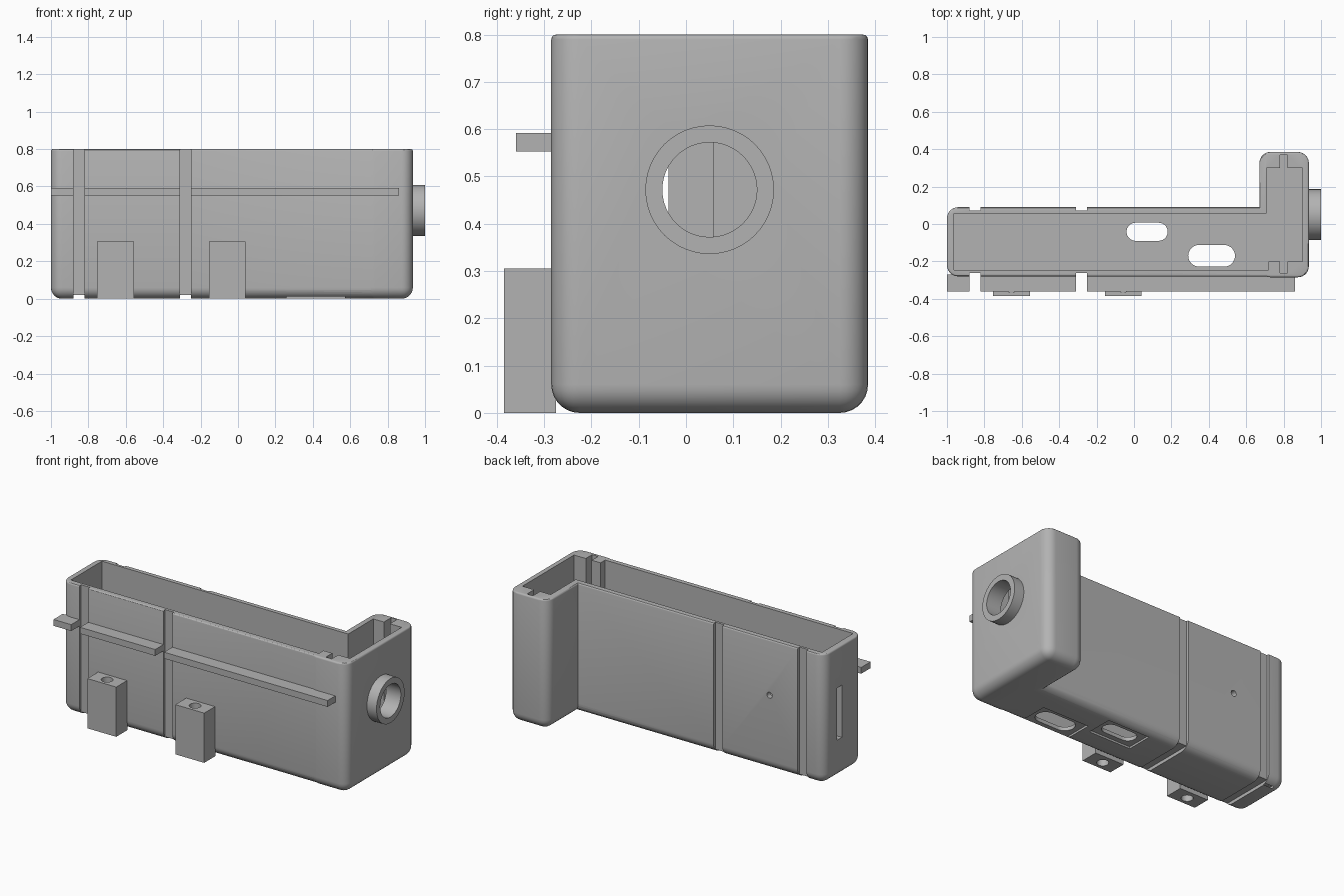
import bpy, bmesh, math
from mathutils import Matrix, Vector

default = bpy.data.objects.get("Cube")
if default:
    bpy.data.objects.remove(default, do_unlink=True)

grey = bpy.data.materials.new("plain grey")
grey.use_nodes = True
GREY = (0.45, 0.45, 0.45, 1)
grey.diffuse_color = GREY
grey.node_tree.nodes["Principled BSDF"].inputs["Base Color"].default_value = GREY


def finish(name, bm):
    bmesh.ops.recalc_face_normals(bm, faces=bm.faces)
    mesh = bpy.data.meshes.new(name)
    bm.to_mesh(mesh)
    bm.free()
    mesh.materials.append(grey)
    obj = bpy.data.objects.new(name, mesh)
    bpy.context.collection.objects.link(obj)
    return obj


def add_box(bm, x, y, z):
    lo, hi = Vector((x[0], y[0], z[0])), Vector((x[1], y[1], z[1]))
    scale = Matrix.Diagonal((*(hi - lo), 1))
    bmesh.ops.create_cube(bm, size=1, matrix=Matrix.Translation((lo + hi) / 2) @ scale)


def box(name, x, y, z):
    bm = bmesh.new()
    add_box(bm, x, y, z)
    return finish(name, bm)


def cylinder(name, centre, radius, length, axis="Z"):
    turn = {"X": Matrix.Rotation(math.pi / 2, 4, "Y"),
            "Y": Matrix.Rotation(math.pi / 2, 4, "X"), "Z": Matrix()}[axis]
    bm = bmesh.new()
    bmesh.ops.create_cone(bm, cap_ends=True, segments=48, radius1=radius, radius2=radius,
                          depth=length, matrix=Matrix.Translation(centre) @ turn)
    return finish(name, bm)


def rounded_shell(name, x, y, height):
    """Box with rounded sides and bottom, flat top with a small edge round."""
    bm = bmesh.new()
    add_box(bm, x, y, (0, height + 0.3))
    bmesh.ops.bevel(bm, geom=bm.edges[:], offset=0.06, segments=7, profile=0.5, affect="EDGES")
    bmesh.ops.bisect_plane(bm, geom=bm.verts[:] + bm.edges[:] + bm.faces[:], dist=1e-5,
                           plane_co=(0, 0, height), plane_no=(0, 0, 1), clear_outer=True)
    rim = [e for e in bm.edges if e.is_boundary]
    bmesh.ops.holes_fill(bm, edges=rim, sides=0)
    bmesh.ops.bevel(bm, geom=rim, offset=0.01, segments=3, profile=0.5, affect="EDGES")
    return finish(name, bm)


def slot(name, x, y):
    """Vertical cutter with round ends, long along x."""
    r, mid = (y[1] - y[0]) / 2, (y[0] + y[1]) / 2
    bm = bmesh.new()
    ring = []
    for cx, start in ((x[1] - r, -90), (x[0] + r, 90)):
        for i in range(17):
            a = math.radians(start + i * 180 / 16)
            ring.append(bm.verts.new((cx + r * math.cos(a), mid + r * math.sin(a), -0.1)))
    face = bm.faces.new(ring)
    up = bmesh.ops.extrude_face_region(bm, geom=[face])["geom"]
    bmesh.ops.translate(bm, vec=(0, 0, 0.3), verts=[v for v in up if isinstance(v, bmesh.types.BMVert)])
    return finish(name, bm)


def combine(obj, other, operation="DIFFERENCE"):
    mod = obj.modifiers.new("combine", "BOOLEAN")
    mod.operation, mod.solver, mod.object = operation, "EXACT", other
    bpy.context.view_layer.objects.active = obj
    bpy.ops.object.modifier_apply(modifier=mod.name)
    bpy.data.objects.remove(other, do_unlink=True)


def smooth(obj):
    bpy.ops.object.select_all(action="DESELECT")
    obj.select_set(True)
    bpy.context.view_layer.objects.active = obj
    bpy.ops.object.shade_smooth_by_angle(angle=math.radians(30))


TOP, FLOOR = 0.8, 0.035
GROOVES = ((-0.88, -0.82), (-0.31, -0.25))

# Open L-shaped housing: long body plus wider end head
housing = rounded_shell("housing", (-1, 0.85), (-0.28, 0.09), TOP)
combine(housing, rounded_shell("head", (0.67, 0.935), (-0.285, 0.385), TOP), "UNION")

# Collar on the head
combine(housing, cylinder("collar", (0.95, 0.05, 0.472), 0.136, 0.1, "X"), "UNION")

# Hollow interior with guide channels in the head
inside = (FLOOR, TOP + 0.1)
cavity = box("cavity", (-0.963, 0.72), (-0.245, 0.057), inside)
combine(cavity, box("head_cavity", (0.708, 0.9), (-0.2, 0.3), inside), "UNION")
combine(cavity, box("channels", (0.78, 0.82), (-0.262, 0.37), inside), "UNION")
combine(housing, cavity)

# Strap grooves round the front, back and bottom
for g in GROOVES:
    combine(housing, box("groove_front", g, (-0.4, -0.263), (-0.1, TOP + 0.1)))
    combine(housing, box("groove_back", g, (0.072, 0.2), (-0.1, TOP + 0.1)))
    combine(housing, box("groove_bottom", g, (-0.4, 0.2), (-0.1, 0.02)))

# Floor slots, each in a shallow rectangular recess
for x, y in (((-0.04, 0.18), (-0.09, 0.007)), ((0.29, 0.54), (-0.228, -0.112))):
    m = 0.032
    combine(housing, box("recess", (x[0] - m, x[1] + m), (y[0] - m, y[1] + m), (-0.1, 0.012)))
    combine(housing, slot("floor_slot", x, y))

# Collar bore, small back hole and narrow end slit
combine(housing, cylinder("bore", (0.95, 0.05, 0.472), 0.1, 0.2, "X"))
combine(housing, cylinder("back_hole", (-0.63, 0.08, 0.46), 0.018, 0.1, "Y"))
combine(housing, box("end_slit", (-1.1, -0.9), (-0.082, -0.037), (0.235, 0.555)))
smooth(housing)

# Front rail, interrupted at the grooves
ends = (-1, *GROOVES[0], *GROOVES[1], 0.86)
for i, name in enumerate(("left_rail", "middle_rail", "right_rail")):
    box("front_" + name, ends[2 * i:2 * i + 2], (-0.36, -0.27), (0.553, 0.592))

# Mounting blocks with vertical holes
for name, x in (("outer_mount", -0.655), ("inner_mount", -0.058)):
    mount = box(name, (x - 0.098, x + 0.098), (-0.385, -0.275), (0, 0.305))
    combine(mount, cylinder("mount_hole", (x, -0.333, 0.15), 0.033, 0.5))
    smooth(mount)
